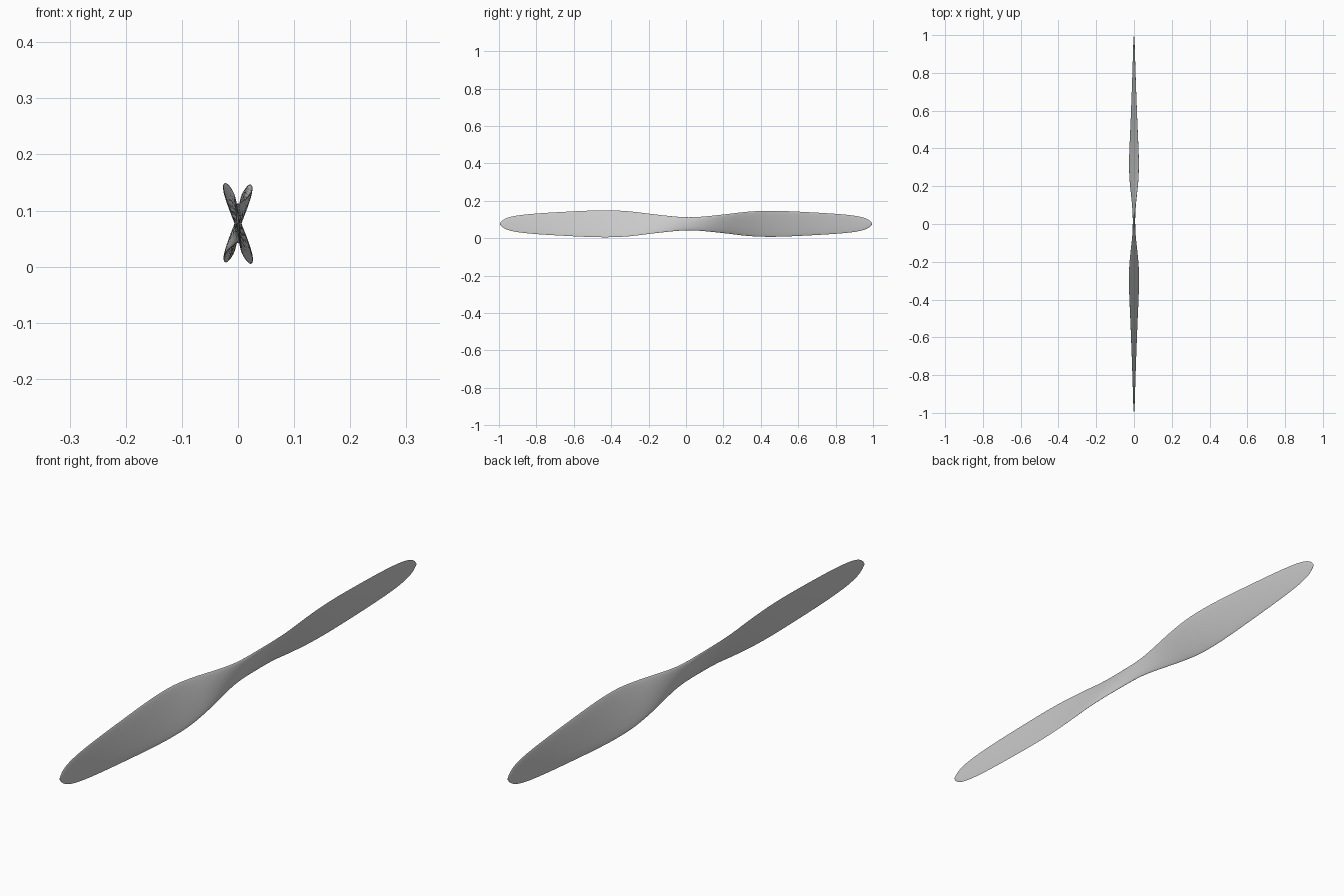
import bpy, bmesh, math

if "Cube" in bpy.data.objects:
    bpy.data.objects.remove(bpy.data.objects["Cube"])

HUB_Y, MID_Z = 0.015, 0.077

# distance from hub, half chord, pitch in degrees, half thickness
STATIONS = [
    (0.00, 0.035, 0, 0.0065), (0.06, 0.038, 8, 0.0065), (0.14, 0.048, 18, 0.006),
    (0.22, 0.060, 23, 0.0055), (0.32, 0.072, 21.5, 0.005), (0.42, 0.0755, 18, 0.0045),
    (0.52, 0.073, 15, 0.004), (0.65, 0.066, 12, 0.0035), (0.80, 0.056, 8.5, 0.003),
    (0.89, 0.047, 6.5, 0.0028), (0.94, 0.038, 5.5, 0.0026), (0.97, 0.028, 5, 0.0024),
    (0.99, 0.015, 5, 0.002), (1.00, 0.003, 5, 0.001),
]


def sample(d):
    """Smooth (Hermite) interpolation of the station table."""
    n = len(STATIONS)
    i = max(k for k in range(n - 1) if STATIONS[k][0] <= d)
    a, b = STATIONS[i], STATIONS[i + 1]
    h = b[0] - a[0]
    t = (d - a[0]) / h

    def slope(k, c):
        if k == 0:
            return 90.0 if c == 2 else 0.0
        lo, hi = STATIONS[k - 1], STATIONS[min(k + 1, n - 1)]
        return (hi[c] - lo[c]) / (hi[0] - lo[0])

    return [(2*t**3 - 3*t**2 + 1) * a[c] + (t**3 - 2*t**2 + t) * h * slope(i, c)
            + (3*t**2 - 2*t**3) * b[c] + (t**3 - t**2) * h * slope(i + 1, c)
            for c in (1, 2, 3)]


def section(bm, s, length, scale, sides=32):
    """Lens-shaped twisted ring; s runs from -1 to 1 along the propeller."""
    chord, pitch, thick = sample(min(abs(s), 0.99999))
    sign = 1 if s > 0 else -1
    ang = math.radians(pitch) * sign
    ring = []
    for k in range(sides):
        a = 2 * math.pi * k / sides
        u, v = chord * scale * math.cos(a), thick * math.sin(a)
        x = u * math.sin(ang) + v * math.cos(ang)
        z = u * math.cos(ang) - v * math.sin(ang)
        ring.append(bm.verts.new((x, HUB_Y + s * length, MID_Z + z)))
    return ring


# Two-bladed propeller lofted through twisted sections
bm = bmesh.new()
N = 60
rings = []
for j in range(-N, N + 1):
    s = math.sin(j / N * math.pi / 2)
    back = s > 0
    rings.append(section(bm, s, 0.98 if back else 1.01, 0.965 if s > 0.2 else 1.0 - max(0, s) * 0.175))
for r0, r1 in zip(rings, rings[1:]):
    for k in range(len(r0)):
        m = (k + 1) % len(r0)
        bm.faces.new((r0[k], r0[m], r1[m], r1[k]))
bm.faces.new(rings[0])
bm.faces.new(rings[-1])
bmesh.ops.recalc_face_normals(bm, faces=bm.faces)

mesh = bpy.data.meshes.new("propeller")
bm.to_mesh(mesh)
bm.free()
prop = bpy.data.objects.new("propeller", mesh)
bpy.context.collection.objects.link(prop)
bpy.context.view_layer.objects.active = prop
prop.select_set(True)
bpy.ops.object.shade_smooth_by_angle(angle=math.radians(50))
